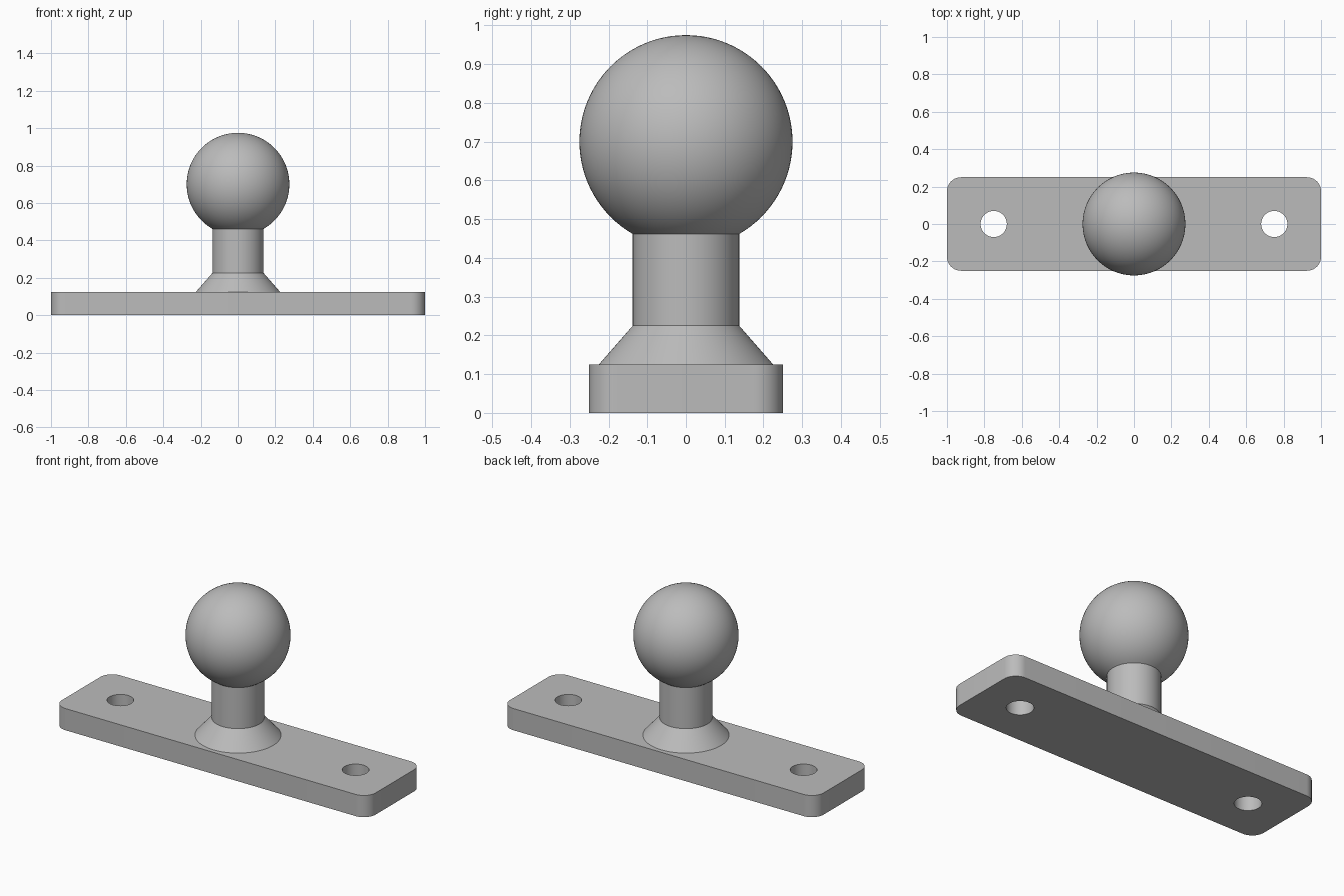
import bpy, bmesh, math
from mathutils import Matrix, Vector

old = bpy.data.objects.get("Cube")
if old:
    bpy.data.objects.remove(old, do_unlink=True)

PLATE_L, PLATE_W, PLATE_H = 2.0, 0.5, 0.125
CORNER_R, HOLE_R, HOLE_X = 0.075, 0.07, 0.75
FLARE_R, NECK_R, FLARE_TOP = 0.225, 0.1375, 0.225
BALL_R, BALL_Z = 0.275, 0.70
SEGMENTS = 96

grey = bpy.data.materials.new("metal grey")
grey.use_nodes = True
colour = (0.5, 0.5, 0.5, 1)
grey.diffuse_color = colour
grey.node_tree.nodes["Principled BSDF"].inputs["Base Color"].default_value = colour


def make_object(name, bm):
    bmesh.ops.recalc_face_normals(bm, faces=bm.faces)
    mesh = bpy.data.meshes.new(name)
    bm.to_mesh(mesh)
    bm.free()
    mesh.materials.append(grey)
    obj = bpy.data.objects.new(name, mesh)
    bpy.context.collection.objects.link(obj)
    return obj


def shade_smooth(obj):
    bpy.ops.object.select_all(action='DESELECT')
    obj.select_set(True)
    bpy.context.view_layer.objects.active = obj
    bpy.ops.object.shade_smooth_by_angle(angle=math.radians(30))


# Base plate: box with rounded vertical corners
bm = bmesh.new()
bmesh.ops.create_cube(bm, size=1)
bmesh.ops.scale(bm, vec=(PLATE_L, PLATE_W, PLATE_H), verts=bm.verts)
bmesh.ops.translate(bm, vec=(0, 0, PLATE_H / 2), verts=bm.verts)
upright = [e for e in bm.edges
           if abs(e.verts[0].co.z - e.verts[1].co.z) > PLATE_H / 2]
bmesh.ops.bevel(bm, geom=upright, offset=CORNER_R, offset_type='OFFSET',
                segments=12, profile=0.5, affect='EDGES')
plate = make_object("base_plate", bm)

# Two screw holes cut through the plate
bm = bmesh.new()
for side in (-1, 1):
    bmesh.ops.create_cone(bm, cap_ends=True, segments=48, radius1=HOLE_R,
                          radius2=HOLE_R, depth=PLATE_H * 3,
                          matrix=Matrix.Translation((side * HOLE_X, 0, PLATE_H / 2)))
cutter = make_object("hole_cutter", bm)
cutter.hide_render = True
cut = plate.modifiers.new("screw_holes", 'BOOLEAN')
cut.operation = 'DIFFERENCE'
cut.solver = 'EXACT'
cut.object = cutter
bpy.ops.object.select_all(action='DESELECT')
bpy.context.view_layer.objects.active = plate
bpy.ops.object.modifier_apply(modifier=cut.name)
bpy.data.objects.remove(cutter, do_unlink=True)
shade_smooth(plate)

# Ball stud: flared foot, neck and ball turned from one profile
foot = PLATE_H - 0.02
profile = [(0, foot), (FLARE_R, foot), (FLARE_R, PLATE_H), (NECK_R, FLARE_TOP)]
start = -math.acos(NECK_R / BALL_R)
steps = 40
for i in range(steps + 1):
    a = start + (math.pi / 2 - start) * i / steps
    profile.append((BALL_R * math.cos(a), BALL_Z + BALL_R * math.sin(a)))

bm = bmesh.new()
verts = [bm.verts.new((r, 0, z)) for r, z in profile]
edges = [bm.edges.new(pair) for pair in zip(verts, verts[1:])]
bmesh.ops.spin(bm, geom=verts + edges, cent=Vector(), axis=(0, 0, 1),
               angle=math.tau, steps=SEGMENTS, use_merge=True)
bmesh.ops.remove_doubles(bm, verts=bm.verts, dist=0.0001)
shade_smooth(make_object("ball_stud", bm))
